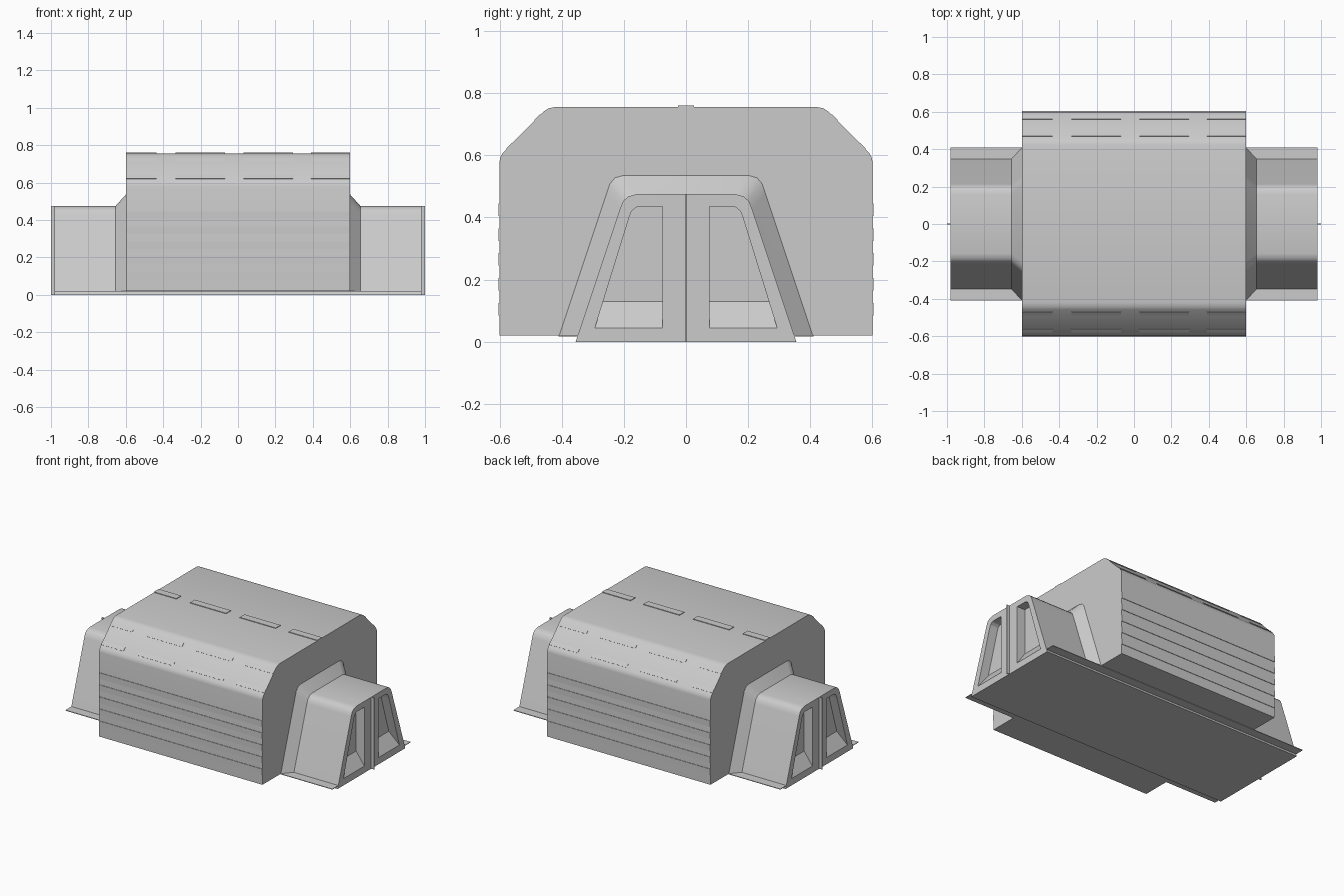
import bpy, bmesh, math
from mathutils import Vector

if "Cube" in bpy.data.objects:
    bpy.data.objects.remove(bpy.data.objects["Cube"])

grey = bpy.data.materials.new("neutral_grey")
grey.diffuse_color = (0.6, 0.6, 0.6, 1)
grey.use_nodes = True
grey.node_tree.nodes["Principled BSDF"].inputs["Base Color"].default_value = grey.diffuse_color


def loft(name, sections, smooth=True):
    """Closed solid through matching rings of points."""
    bm = bmesh.new()
    rings = [[bm.verts.new(p) for p in s] for s in sections]
    n = len(rings[0])
    for a, b in zip(rings, rings[1:]):
        for i in range(n):
            j = (i + 1) % n
            bm.faces.new((a[i], a[j], b[j], b[i]))
    bm.faces.new(rings[0])
    bm.faces.new(rings[-1])
    bmesh.ops.recalc_face_normals(bm, faces=bm.faces)
    me = bpy.data.meshes.new(name)
    bm.to_mesh(me)
    bm.free()
    ob = bpy.data.objects.new(name, me)
    bpy.context.collection.objects.link(ob)
    me.materials.append(grey)
    if smooth:
        bpy.ops.object.select_all(action='DESELECT')
        ob.select_set(True)
        bpy.context.view_layer.objects.active = ob
        bpy.ops.object.shade_smooth_by_angle(angle=math.radians(32))
    return ob


def ring(x, half):
    """Mirror a half profile (y, z) into a full ring at x."""
    pts = half + [(-y, z) for y, z in reversed(half)]
    return [(x, y, z) for y, z in pts]


def box(name, x0, x1, y0, y1, z0, z1):
    yz = [(y0, z0), (y1, z0), (y1, z1), (y0, z1)]
    return loft(name, [[(x, y, z) for y, z in yz] for x in (x0, x1)], False)


body = [(0.6, 0.02), (0.6, 0.58), (0.597, 0.595), (0.588, 0.61),
        (0.458, 0.741), (0.443, 0.751), (0.42, 0.756)]
tunnel = [(0.355, 0), (0.213, 0.426), (0.203, 0.452), (0.185, 0.468), (0.158, 0.475)]
collar = [(0.41, 0.02), (0.257, 0.48), (0.247, 0.51), (0.23, 0.53), (0.2, 0.538)]
collar_foot = [(0.348, 0.02)] + tunnel[1:]

# Main housing, through tunnel and base flange
loft("main_housing", [ring(-0.6, body), ring(0.6, body)])
passage = loft("through_tunnel", [ring(-0.98, tunnel), ring(0.98, tunnel)])
box("base_flange", -0.98, 0.98, -0.41, 0.41, 0.017, 0.021)

# Recessed door panels with a sloped sill, cut into both tunnel ends
def door_ring(x, s, sy):
    sill = 0.045 + (0.98 - x) / 0.06 * 0.085
    half = [(0.075, sill), (0.293 - (sill - 0.045) * 0.31, sill), (0.183, 0.4),
            (0.175, 0.421), (0.16, 0.433), (0.145, 0.436), (0.075, 0.436)]
    return [(s * x, sy * y, z) for y, z in half]


for s in (-1, 1):
    for sy in (-1, 1):
        cutter = loft("door_cutter", [door_ring(0.92, s, sy), door_ring(0.99, s, sy)], False)
        cutter.hide_render = True
        mod = passage.modifiers.new("door_recess", 'BOOLEAN')
        mod.operation = 'DIFFERENCE'
        mod.solver = 'EXACT'
        mod.object = cutter
        bpy.context.view_layer.objects.active = passage
        bpy.ops.object.modifier_apply(modifier=mod.name)
        bpy.data.objects.remove(cutter)
    # Flared collar and central door fin
    loft("flared_collar", [ring(s * 0.655, collar_foot), ring(s * 0.598, collar)])
    box("door_fin", *sorted((s * 0.975, s * 1.0)), -0.003, 0.003, 0, 0.475)

# Horizontal side slats
for s in (-1, 1):
    for i in range(5):
        z = 0.085 + i * 0.08
        box("side_slat", -0.6, 0.6, *sorted((s * 0.59, s * 0.603)), z, z + 0.04)

# Thin plates on the roof ridge and along the sloped shoulders
spans = [(-0.6, -0.435), (-0.335, -0.07), (0.03, 0.295), (0.39, 0.6)]
for x0, x1 in spans:
    box("roof_plate", x0, x1, -0.025, 0.025, 0.75, 0.76)
    for s in (-1, 1):
        lo, hi = Vector((0.588, 0.61)), Vector((0.458, 0.741))
        out = Vector((0.707, 0.707)) * 0.002
        for t in (0.08, 0.78):
            a, b = lo.lerp(hi, t), lo.lerp(hi, t + 0.14)
            quad = [a - out, b - out, b + out, a + out]
            loft("shoulder_plate", [[(x, s * p.x, p.y) for p in quad] for x in (x0, x1)], False)
